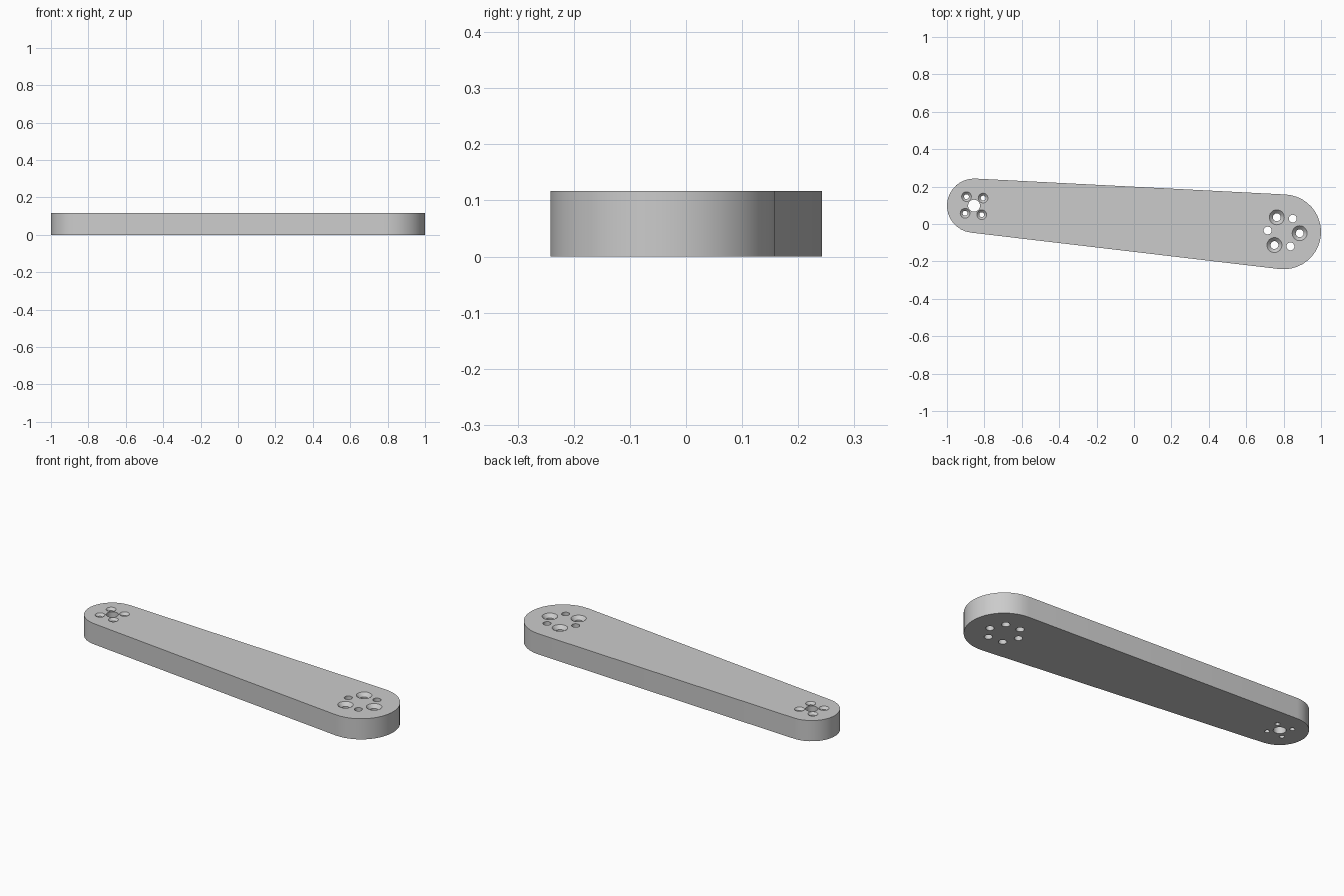
import bpy, bmesh
from math import pi, cos, sin, asin, atan2, hypot, radians

if "Cube" in bpy.data.objects:
    bpy.data.objects.remove(bpy.data.objects["Cube"], do_unlink=True)

THICK = 0.117
SMALL, SMALL_R = (-0.855, 0.098), 0.145
LARGE, LARGE_R = (0.80, -0.042), 0.20
dx, dy = LARGE[0] - SMALL[0], LARGE[1] - SMALL[1]
AXIS = atan2(dy, dx)
TILT = asin((LARGE_R - SMALL_R) / hypot(dx, dy))

grey = bpy.data.materials.new("light grey")
grey.use_nodes = True
colour = (0.6, 0.6, 0.6, 1)
grey.diffuse_color = colour
grey.node_tree.nodes["Principled BSDF"].inputs["Base Color"].default_value = colour


def make_object(name, bm):
    bmesh.ops.recalc_face_normals(bm, faces=bm.faces)
    mesh = bpy.data.meshes.new(name)
    bm.to_mesh(mesh)
    bm.free()
    mesh.materials.append(grey)
    obj = bpy.data.objects.new(name, mesh)
    bpy.context.collection.objects.link(obj)
    return obj


def arc(centre, radius, start, end, steps):
    angles = [start + (end - start) * i / steps for i in range(steps + 1)]
    return [(centre[0] + radius * cos(a), centre[1] + radius * sin(a)) for a in angles]


def polar(centre, radius, angle):
    return centre[0] + radius * cos(angle), centre[1] + radius * sin(angle)


def add_hole(bm, centre, radius, sink_radius=None, sides=32):
    """Closed solid of stacked rings: a bore with an optional countersink."""
    levels = [(-0.05, radius)]
    if sink_radius:
        levels += [(THICK - (sink_radius - radius), radius), (THICK, sink_radius)]
    levels.append((THICK + 0.05, sink_radius or radius))
    rings = []
    for z, r in levels:
        rings.append([bm.verts.new((*polar(centre, r, 2 * pi * i / sides), z))
                      for i in range(sides)])
    for low, high in zip(rings, rings[1:]):
        for i in range(sides):
            j = (i + 1) % sides
            bm.faces.new((low[i], low[j], high[j], high[i]))
    bm.faces.new(rings[0][::-1])
    bm.faces.new(rings[-1])


# Arm: two round ends joined by tangent sides
quarter = pi / 2
outline = arc(LARGE, LARGE_R, AXIS - quarter - TILT, AXIS + quarter + TILT, 20)
outline += arc(SMALL, SMALL_R, AXIS + quarter + TILT, AXIS + 3 * quarter - TILT, 16)
bm = bmesh.new()
base = bm.faces.new([bm.verts.new((x, y, 0)) for x, y in outline])
top = bmesh.ops.extrude_face_region(bm, geom=[base], use_keep_orig=True)
bmesh.ops.translate(bm, vec=(0, 0, THICK),
                    verts=[v for v in top["geom"] if isinstance(v, bmesh.types.BMVert)])
arm = make_object("arm", bm)

# Holes: a bore with four screws at the small end, two triples at the large end
bm = bmesh.new()
add_hole(bm, SMALL, 0.032)
for i in range(4):
    add_hole(bm, polar(SMALL, 0.063, AXIS + radians(45 + 90 * i)), 0.013, 0.026)
for i in range(3):
    add_hole(bm, polar(LARGE, 0.086, AXIS + radians(120 * i)), 0.021, 0.04)
    add_hole(bm, polar(LARGE, 0.086, AXIS + radians(60 + 120 * i)), 0.021)
cutter = make_object("hole_cutter", bm)
cutter.hide_render = True

# Cut the holes, then smooth the round walls
cut = arm.modifiers.new("holes", "BOOLEAN")
cut.operation = "DIFFERENCE"
cut.solver = "EXACT"
cut.object = cutter
bpy.ops.object.select_all(action="DESELECT")
bpy.context.view_layer.objects.active = arm
arm.select_set(True)
bpy.ops.object.modifier_apply(modifier=cut.name)
bpy.data.objects.remove(cutter, do_unlink=True)
bpy.ops.object.shade_smooth_by_angle(angle=radians(30))
